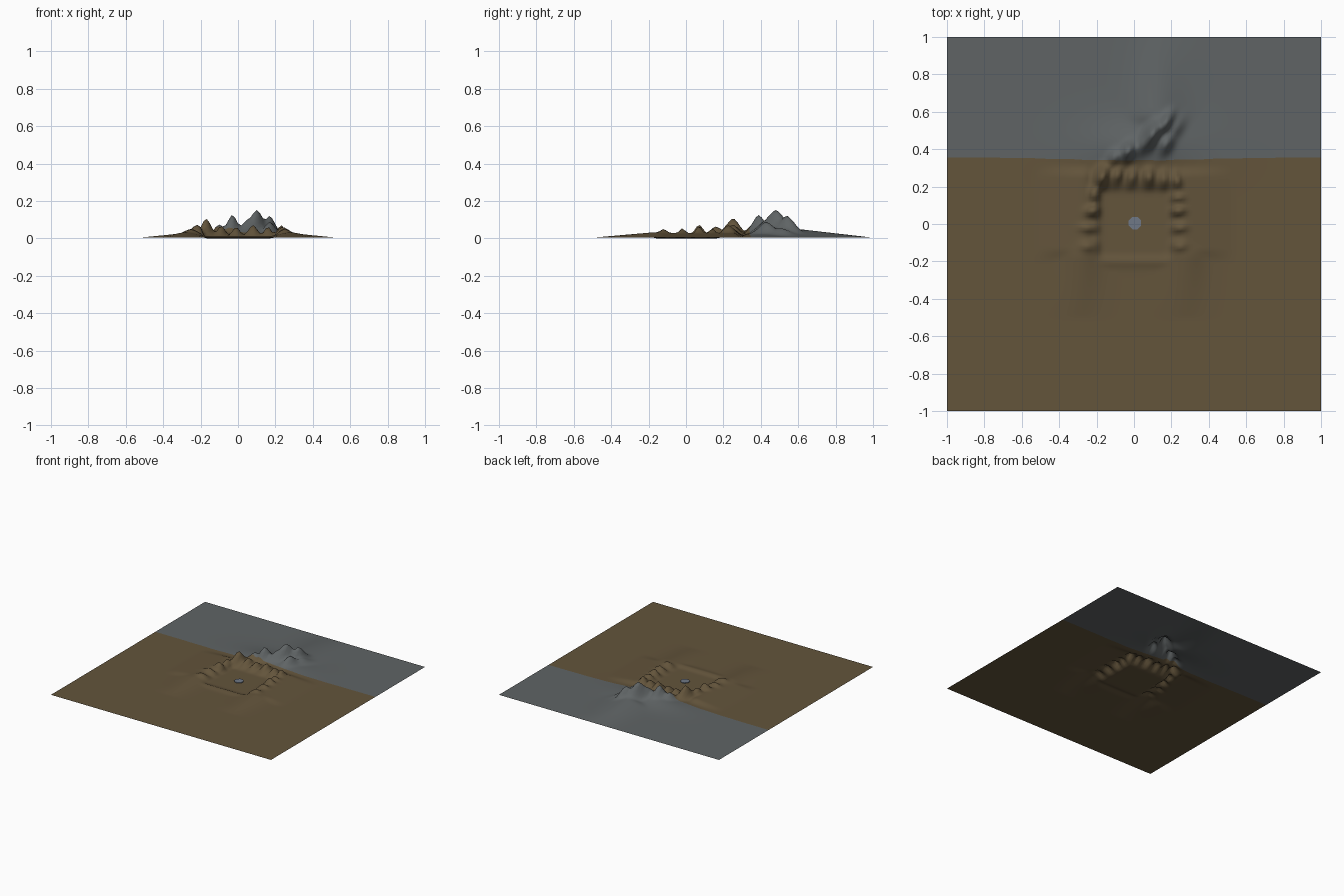
import bpy, bmesh, math

cube = bpy.data.objects.get("Cube")
if cube:
    bpy.data.objects.remove(cube, do_unlink=True)


def material(name, rgb):
    m = bpy.data.materials.new(name)
    m.use_nodes = True
    m.diffuse_color = (*rgb, 1)
    m.node_tree.nodes["Principled BSDF"].inputs["Base Color"].default_value = (*rgb, 1)
    return m


earth = material("brown earth", (0.125, 0.089, 0.044))
rock = material("grey rock", (0.115, 0.127, 0.130))
slate = material("blue grey stone", (0.16, 0.19, 0.24))

BASE = 0.004
# Peaks: x, y, height, half width, half length, lean from the y axis in degrees
MOUNTAIN = [
    (0.10, 0.48, 0.148, 0.045, 0.09, -28), (-0.03, 0.39, 0.122, 0.04, 0.06, -28),
    (0.17, 0.54, 0.118, 0.035, 0.07, -25), (0.05, 0.43, 0.09, 0.04, 0.08, -30),
    (0.17, 0.43, 0.085, 0.04, 0.07, -25), (-0.10, 0.36, 0.07, 0.04, 0.06, -30),
    (0.22, 0.51, 0.05, 0.04, 0.08, -25), (0.02, 0.42, 0.04, 0.24, 0.12, 0),
]
REAR_RIM = [
    (-0.17, 0.25, 0.104, 0.035, 0.06, -20), (-0.09, 0.26, 0.065, 0.03, 0.05, -15),
    (-0.01, 0.25, 0.058, 0.03, 0.05, -10), (0.08, 0.25, 0.07, 0.035, 0.05, 0),
    (0.16, 0.24, 0.058, 0.03, 0.05, 0), (0.23, 0.23, 0.068, 0.03, 0.05, 15),
]
SIDE_RIMS = [
    (-0.21, 0.16, 0.062, 0.035, 0.05, 0), (-0.22, 0.07, 0.07, 0.05, 0.035, 10),
    (-0.25, -0.02, 0.048, 0.06, 0.03, 0), (-0.25, -0.12, 0.045, 0.06, 0.04, 0),
    (0.24, 0.14, 0.05, 0.045, 0.03, 0), (0.24, 0.07, 0.064, 0.045, 0.028, 0),
    (0.25, -0.02, 0.05, 0.05, 0.03, 0), (0.25, -0.12, 0.046, 0.05, 0.035, 0),
]


def peak(x, y, px, py, h, w, l, lean):
    a = math.radians(lean)
    dx, dy = x - px, y - py
    u = dx * math.cos(a) + dy * math.sin(a)
    v = dy * math.cos(a) - dx * math.sin(a)
    return h * math.exp(-math.sqrt(0.04 + (u / w) ** 2 + (v / l) ** 2) ** 1.6 + 0.076)


def ramp(t):
    return max(0.0, min(1.0, t))


def bell(t):
    return math.exp(-t * t)


def plateau(t, low, high, soft):
    return ramp((t - low) / soft) * ramp((high - t) / soft)


def skirts(x, y):
    """Long straight slopes running out from the rim."""
    ax = abs(x)
    back = 0.046 * ramp((1 - y) / 0.4) * ramp((y - 0.45) / 0.12) * bell((x - 0.12) / 0.13)
    front = 0.028 * ramp((y + 0.5) / 0.32) * ramp((-0.08 - y) / 0.08) * bell((ax - 0.28) / 0.09)
    side = 0.024 * ramp((0.53 - ax) / 0.25) * ramp((ax - 0.2) / 0.06) * plateau(y, -0.2, 0.32, 0.06)
    lip = 0.009 * bell((y + 0.2) / 0.03) * ramp((0.24 - ax) / 0.05)
    return back, front, side, lip


def height(x, y):
    parts = [peak(x, y, *p) for p in MOUNTAIN + REAR_RIM + SIDE_RIMS]
    parts += skirts(x, y)
    raised = sum(p ** 4 for p in parts) ** 0.25
    # Level, slightly sunken crater floor
    floor = plateau(x, -0.2, 0.21, 0.035) * plateau(y, -0.19, 0.2, 0.035)
    return (BASE + raised) * (1 - floor)


# Terrain sheet
CELLS = 120
bm = bmesh.new()
bmesh.ops.create_grid(bm, x_segments=CELLS, y_segments=CELLS, size=1)
border = 0.35
for f in bm.faces:
    f.material_index = 1 if f.calc_center_median().y > border else 0
for v in bm.verts:
    x, y = v.co.x, v.co.y
    # Gentle bend in the line between earth and rock
    ripple = 0.002 * math.sin(31 * x) * bell(x / 0.6)
    if abs(x) < 0.999:
        y += (1 - y * y) * (0.007 - 0.018 * bell(x / 0.5) + ripple)
    else:
        y += (1 - y * y) * 0.007
    v.co.y = y
    v.co.z = height(x, y)
mesh = bpy.data.meshes.new("terrain")
bm.to_mesh(mesh)
bm.free()
mesh.materials.append(earth)
mesh.materials.append(rock)
mesh.shade_smooth()
terrain = bpy.data.objects.new("terrain", mesh)
bpy.context.collection.objects.link(terrain)

# Small stone slab in the middle of the crater floor
bpy.ops.mesh.primitive_cylinder_add(vertices=8, radius=0.036, depth=0.005,
                                    location=(0.005, 0.005, 0.0028),
                                    rotation=(0, 0, math.radians(22.5)))
slab = bpy.context.object
slab.name = "centre_stone"
slab.data.materials.append(slate)
